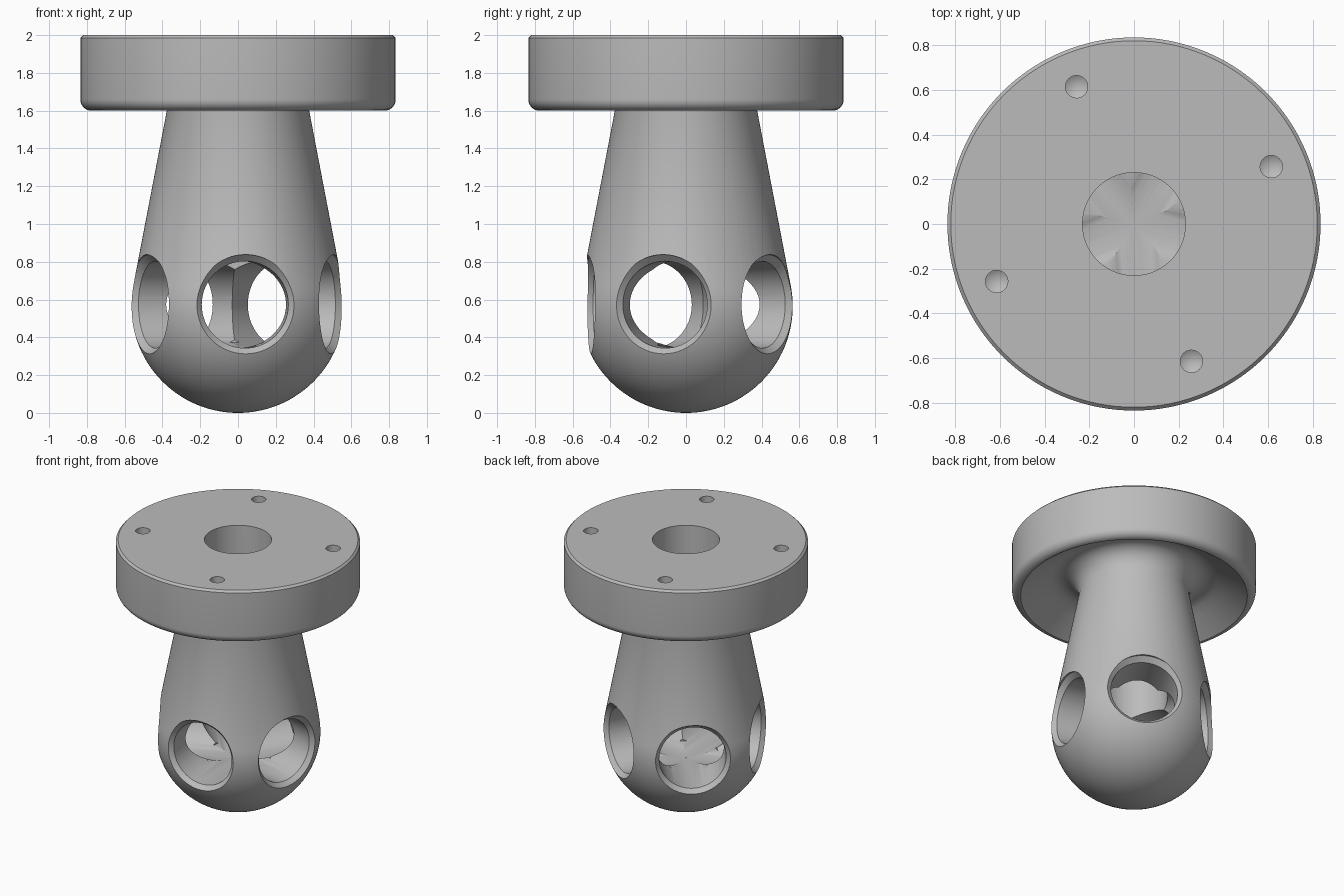
import bpy, bmesh
from math import sin, cos, pi, radians

cube = bpy.data.objects.get("Cube")
if cube:
    bpy.data.objects.remove(cube, do_unlink=True)

# Single plain grey finish
grey = bpy.data.materials.new("plain_grey")
grey.use_nodes = True
COLOUR = (0.5, 0.5, 0.5, 1)
grey.diffuse_color = COLOUR
for node in grey.node_tree.nodes:
    if node.type == 'BSDF_PRINCIPLED':
        node.inputs["Base Color"].default_value = COLOUR


def arc(cx, cz, r, start, end, steps):
    """Points on a circular arc, angles in degrees from the outward axis."""
    angles = [radians(start + (end - start) * i / steps) for i in range(steps + 1)]
    return [(cx + r * cos(a), cz + r * sin(a)) for a in angles]


def lathe(name, profile, segments):
    """Revolve an (r, z) profile about z into a closed solid."""
    bm = bmesh.new()
    verts = [bm.verts.new((max(r, 0), 0, z)) for r, z in profile]
    edges = [bm.edges.new(pair) for pair in zip(verts, verts[1:])]
    bmesh.ops.spin(bm, geom=verts + edges, cent=(0, 0, 0), axis=(0, 0, 1),
                   angle=2 * pi, steps=segments, use_duplicate=False)
    bmesh.ops.remove_doubles(bm, verts=bm.verts[:], dist=1e-5)
    bmesh.ops.recalc_face_normals(bm, faces=bm.faces[:])
    mesh = bpy.data.meshes.new(name)
    bm.to_mesh(mesh)
    bm.free()
    mesh.materials.append(grey)
    obj = bpy.data.objects.new(name, mesh)
    bpy.context.collection.objects.link(obj)
    return obj


def cut(body, cutter):
    """Subtract the cutter from the body and discard it."""
    cutter.hide_render = True
    mod = body.modifiers.new("cut", 'BOOLEAN')
    mod.operation = 'DIFFERENCE'
    mod.solver = 'EXACT'
    mod.object = cutter
    bpy.context.view_layer.objects.active = body
    bpy.ops.object.modifier_apply(modifier=mod.name)
    bpy.data.objects.remove(cutter, do_unlink=True)


# Flanged body: disc with dished underside, tapered stem, ball end
flange = [(0, 2), (0.82, 2), (0.835, 1.985)] + arc(0.775, 1.66, 0.06, 0, -90, 8)
dish = [(0.62, 1.70), (0.57, 1.732), (0.53, 1.748), (0.49, 1.75), (0.45, 1.738),
        (0.415, 1.71), (0.39, 1.67), (0.375, 1.61)]
R = 0.565
ball = arc(0, R, R, 11, -90, 36)
ball[-1] = (0, 0)
body = lathe("flanged_nozzle", flange + dish + ball, 128)

# Central bore with a shallow conical floor
cut(body, lathe("bore_cutter", [(0, 0.343), (0.23, 0.373), (0.23, 2.1), (0, 2.1)], 96))

# Five radial ports with chamfered mouths
port = [(0, -0.02), (0.23, -0.02), (0.23, 0.475), (0.265, 0.51), (0.265, 0.75), (0, 0.75)]
for i in range(5):
    cutter = lathe("port_cutter", port, 64)
    cutter.location = (0, 0, 0.573)
    cutter.rotation_euler = (0, pi / 2, radians(-85.5 + 72 * i))
    cut(body, cutter)

# Four blind bolt holes in the top face
bolt = [(0, 1.82), (0.05, 1.85), (0.05, 2.1), (0, 2.1)]
for i in range(4):
    a = radians(22.7 + 90 * i)
    cutter = lathe("bolt_cutter", bolt, 32)
    cutter.location = (0.666 * cos(a), 0.666 * sin(a), 0)
    cut(body, cutter)

# Smooth shading with crisp machined edges
bpy.ops.object.select_all(action='DESELECT')
body.select_set(True)
bpy.context.view_layer.objects.active = body
bpy.ops.object.shade_smooth_by_angle(angle=radians(30))
